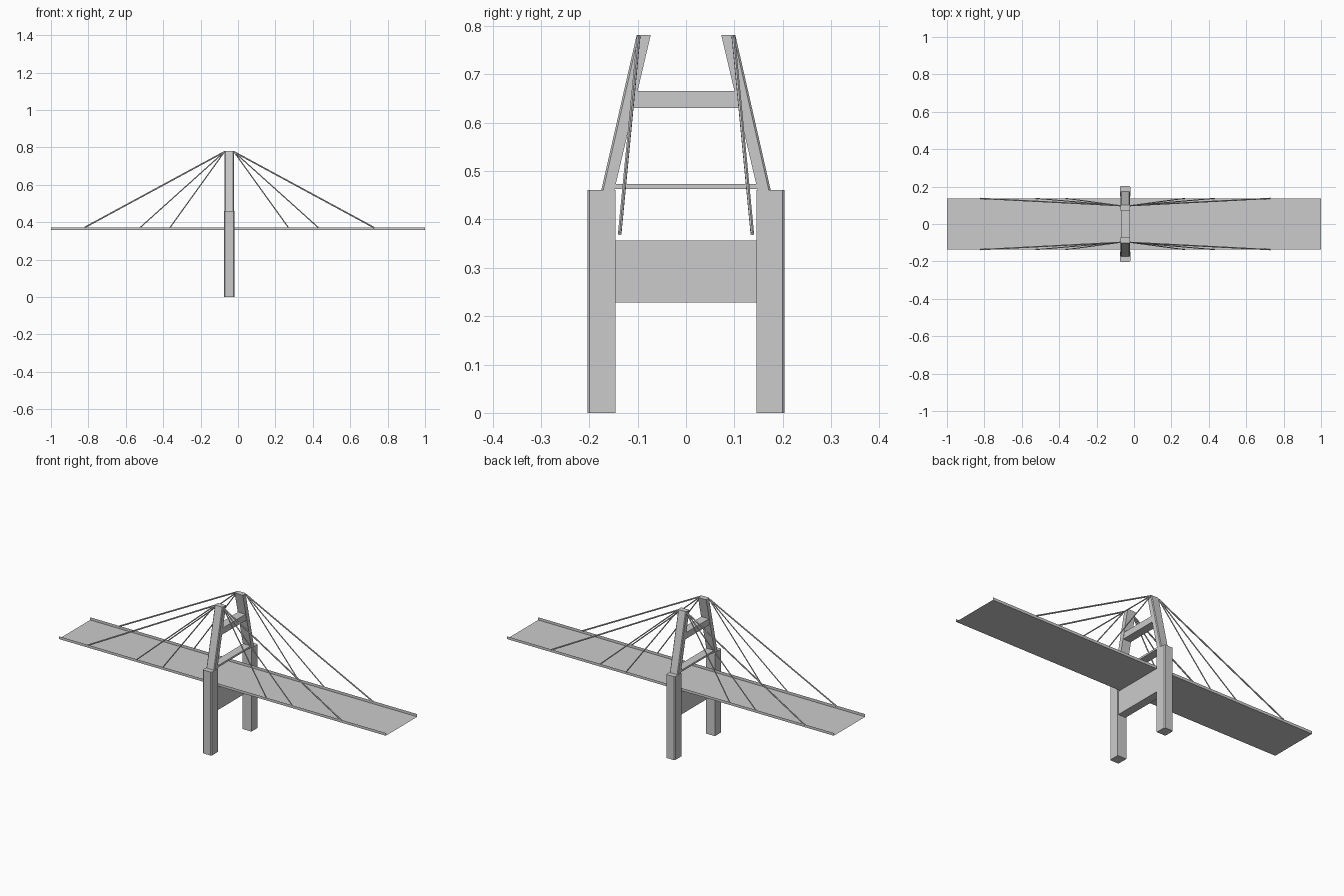
import bpy, bmesh
from mathutils import Vector

if "Cube" in bpy.data.objects:
    bpy.data.objects.remove(bpy.data.objects["Cube"])

TX = -0.047          # tower centre along the deck
DECK_Z, CURB_Z = 0.358, 0.373
DECK_Y = 0.137


def make_object(name, verts, faces, recalc=True):
    mesh = bpy.data.meshes.new(name)
    mesh.from_pydata(verts, [], faces)
    if recalc:
        bm = bmesh.new()
        bm.from_mesh(mesh)
        bmesh.ops.recalc_face_normals(bm, faces=bm.faces)
        bm.to_mesh(mesh)
        bm.free()
    obj = bpy.data.objects.new(name, mesh)
    bpy.context.collection.objects.link(obj)
    return obj


def loft(name, rings):
    """Closed solid between two matching rings of points."""
    n = len(rings[0])
    faces = [(i, (i + 1) % n, n + (i + 1) % n, n + i) for i in range(n)]
    faces += [tuple(range(n)), tuple(range(n, 2 * n))]
    return make_object(name, rings[0] + rings[1], faces)


def leg_ring(side, half, inner, outer, z, c):
    """Leg section with its two outer corners chamfered."""
    pts = [(-half, inner), (half, inner), (half, outer - c),
           (half - c, outer), (c - half, outer), (-half, outer - c)]
    return [(TX + x, side * y, z) for x, y in pts]


def crossbeam(name, half, z0, z1, y0, y1):
    def ring(y, z):
        return [(TX - half, -y, z), (TX + half, -y, z), (TX + half, y, z), (TX - half, y, z)]
    return loft(name, [ring(y0, z0), ring(y1, z1)])


def cable(name, start, end, radius):
    a, b = Vector(start), Vector(end)
    bpy.ops.mesh.primitive_cylinder_add(vertices=6, radius=radius, depth=(b - a).length,
                                        location=(a + b) / 2)
    obj = bpy.context.object
    obj.name = name
    obj.rotation_euler = (b - a).to_track_quat('Z', 'Y').to_euler()


# Tower legs: straight lower part, leaning upper part
for side, label in ((-1, "front"), (1, "back")):
    loft(label + "_lower_leg", [leg_ring(side, 0.027, 0.146, 0.204, 0.0, 0.005),
                                leg_ring(side, 0.027, 0.146, 0.204, 0.461, 0.005)])
    loft(label + "_upper_leg", [leg_ring(side, 0.025, 0.148, 0.175, 0.461, 0.004),
                                leg_ring(side, 0.025, 0.073, 0.102, 0.781, 0.004)])

# Crossbeams joining the legs
crossbeam("lower_crossbeam", 0.023, 0.228, 0.356, 0.148, 0.148)
crossbeam("middle_crossbeam", 0.023, 0.463, 0.473, 0.149, 0.147)
crossbeam("upper_crossbeam", 0.023, 0.63, 0.665, 0.11, 0.102)

# Road deck: thin sheet with upturned curbs
profile = [(-DECK_Y, CURB_Z), (-DECK_Y, DECK_Z), (DECK_Y, DECK_Z), (DECK_Y, CURB_Z)]
make_object("road_deck", [(x, y, z) for x in (-1, 1) for y, z in profile],
            [(i, i + 4, i + 5, i + 1) for i in range(3)], recalc=False).data.flip_normals()

# Stay cables fanning out from the tower tops
for side, label in ((-1, "front"), (1, "back")):
    for way, end in ((-1, "left"), (1, "right")):
        for n, (reach, radius) in enumerate(((0.317, 0.003), (0.477, 0.003), (0.775, 0.004))):
            cable(f"{label}_{end}_cable_{n + 1}",
                  (TX + way * 0.025, side * 0.098, 0.777),
                  (TX + way * reach, side * DECK_Y, 0.371), radius)
